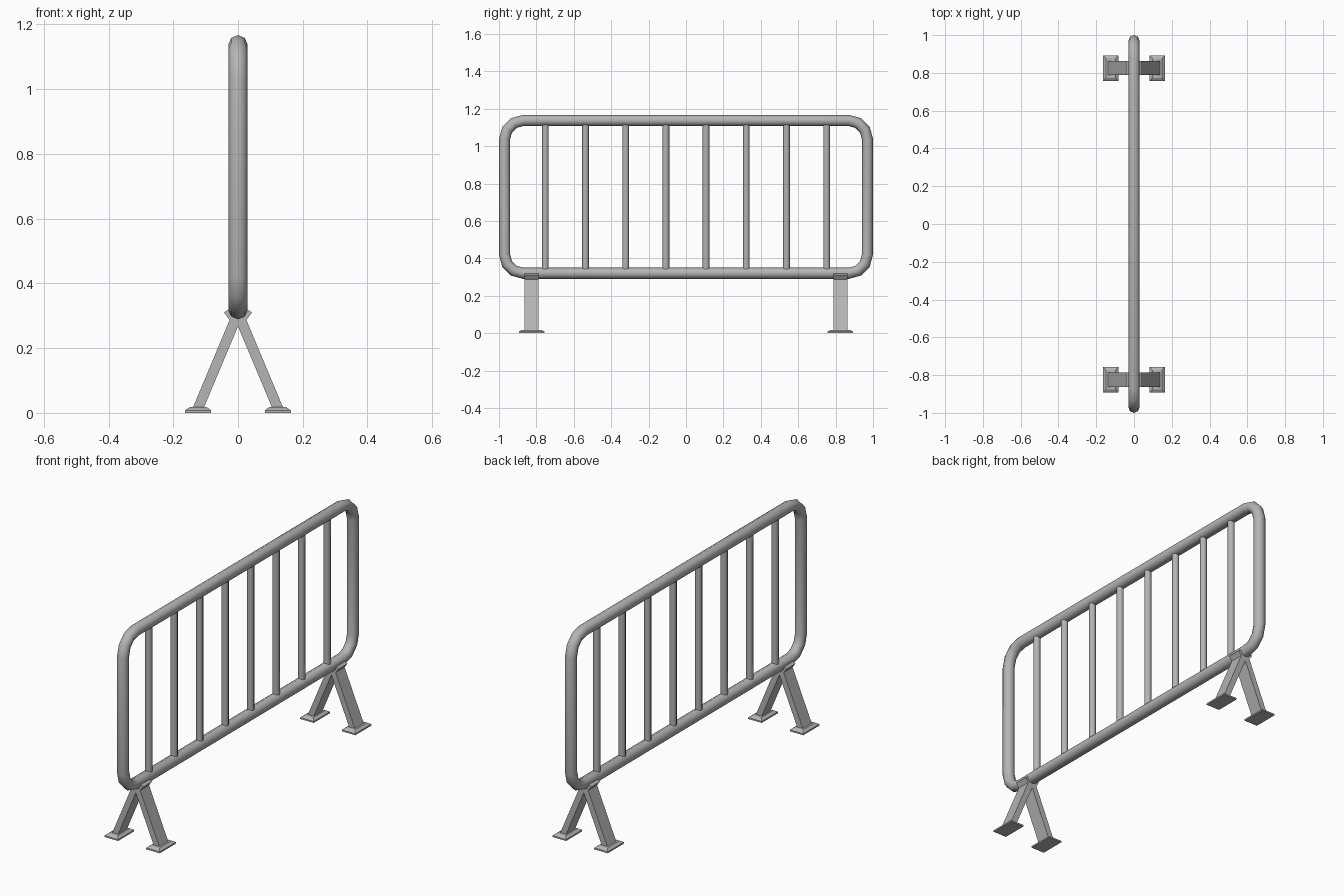
import bpy
import bmesh
import math
from mathutils import Vector

cube = bpy.data.objects.get("Cube")
if cube:
    bpy.data.objects.remove(cube, do_unlink=True)

steel = bpy.data.materials.new("galvanised_grey")
steel.use_nodes = True
grey = (0.46, 0.46, 0.46, 1)
steel.diffuse_color = grey
steel.node_tree.nodes["Principled BSDF"].inputs["Base Color"].default_value = grey

RAIL_R, CORNER_R = 0.03, 0.1
RAIL_Y, RAIL_LOW, RAIL_HIGH = 0.97, 0.32, 1.137
LEG_Y, LEG_WIDTH = 0.825, 0.075


def finish(bm, name, smooth=False):
    bmesh.ops.recalc_face_normals(bm, faces=bm.faces)
    mesh = bpy.data.meshes.new(name)
    bm.to_mesh(mesh)
    bm.free()
    mesh.materials.append(steel)
    obj = bpy.data.objects.new(name, mesh)
    bpy.context.collection.objects.link(obj)
    if smooth:
        bpy.ops.object.select_all(action='DESELECT')
        obj.select_set(True)
        bpy.context.view_layer.objects.active = obj
        bpy.ops.object.shade_smooth_by_angle(angle=math.radians(50))
    return obj


# Rounded rectangular tube frame, swept as a closed loop
def build_frame(sides=8, steps=3):
    bm = bmesh.new()
    rings = []
    cy = RAIL_Y - CORNER_R
    corners = [(cy, RAIL_HIGH - CORNER_R), (-cy, RAIL_HIGH - CORNER_R),
               (-cy, RAIL_LOW + CORNER_R), (cy, RAIL_LOW + CORNER_R)]
    for i, (y, z) in enumerate(corners):
        for s in range(steps + 1):
            a = math.pi / 2 * (i + s / steps)
            out = Vector((0, math.cos(a), math.sin(a)))
            ring = []
            for k in range(sides):
                t = 2 * math.pi * k / sides
                p = Vector((0, y, z)) + out * (CORNER_R + RAIL_R * math.cos(t))
                p.x = RAIL_R * math.sin(t)
                ring.append(bm.verts.new(p))
            rings.append(ring)
    for i, ring in enumerate(rings):
        after = rings[(i + 1) % len(rings)]
        for k in range(sides):
            n = (k + 1) % sides
            bm.faces.new((ring[k], ring[n], after[n], after[k]))
    finish(bm, "tube_frame", True)


build_frame()

# Upright bars between the rails
BARS = 8
for i in range(BARS):
    bm = bmesh.new()
    bmesh.ops.create_cone(bm, segments=8, radius1=0.018, radius2=0.018,
                          depth=RAIL_HIGH - RAIL_LOW)
    y = -0.752 + 1.504 * i / (BARS - 1)
    bmesh.ops.translate(bm, verts=bm.verts,
                        vec=(0, y, (RAIL_LOW + RAIL_HIGH) / 2))
    finish(bm, f"upright_bar_{i + 1}", True)

# Splayed leg profile (x, z) with a flared lip cradling the lower rail
LEG = [(0.108, 0.01), (0.142, 0.01), (0.026, 0.287), (0.043, 0.31),
       (0.029, 0.32), (0.0, 0.29), (0.0, 0.267)]


def build_leg(side, y, name):
    bm = bmesh.new()
    face = bm.faces.new([bm.verts.new((side * x, y - LEG_WIDTH / 2, z)) for x, z in LEG])
    ext = bmesh.ops.extrude_face_region(bm, geom=[face])
    moved = [v for v in ext["geom"] if isinstance(v, bmesh.types.BMVert)]
    bmesh.ops.translate(bm, verts=moved, vec=(0, LEG_WIDTH, 0))
    finish(bm, name)


# Foot plate with bevelled upper edge
def build_foot(side, y, name):
    bm = bmesh.new()
    loops = []
    for z, hx, hy in ((0, 0.04, 0.068), (0.008, 0.04, 0.068), (0.018, 0.026, 0.052)):
        loops.append([bm.verts.new((side * 0.123 + sx * hx, y + sy * hy, z))
                      for sx, sy in ((-1, -1), (1, -1), (1, 1), (-1, 1))])
    bm.faces.new(loops[0])
    bm.faces.new(loops[-1])
    for low, high in zip(loops, loops[1:]):
        for k in range(4):
            n = (k + 1) % 4
            bm.faces.new((low[k], low[n], high[n], high[k]))
    finish(bm, name)


for end, y in (("front", -LEG_Y), ("back", LEG_Y)):
    for hand, side in (("left", 1), ("right", -1)):
        build_leg(side, y, f"{end}_{hand}_leg")
        build_foot(side, y, f"{end}_{hand}_foot")
